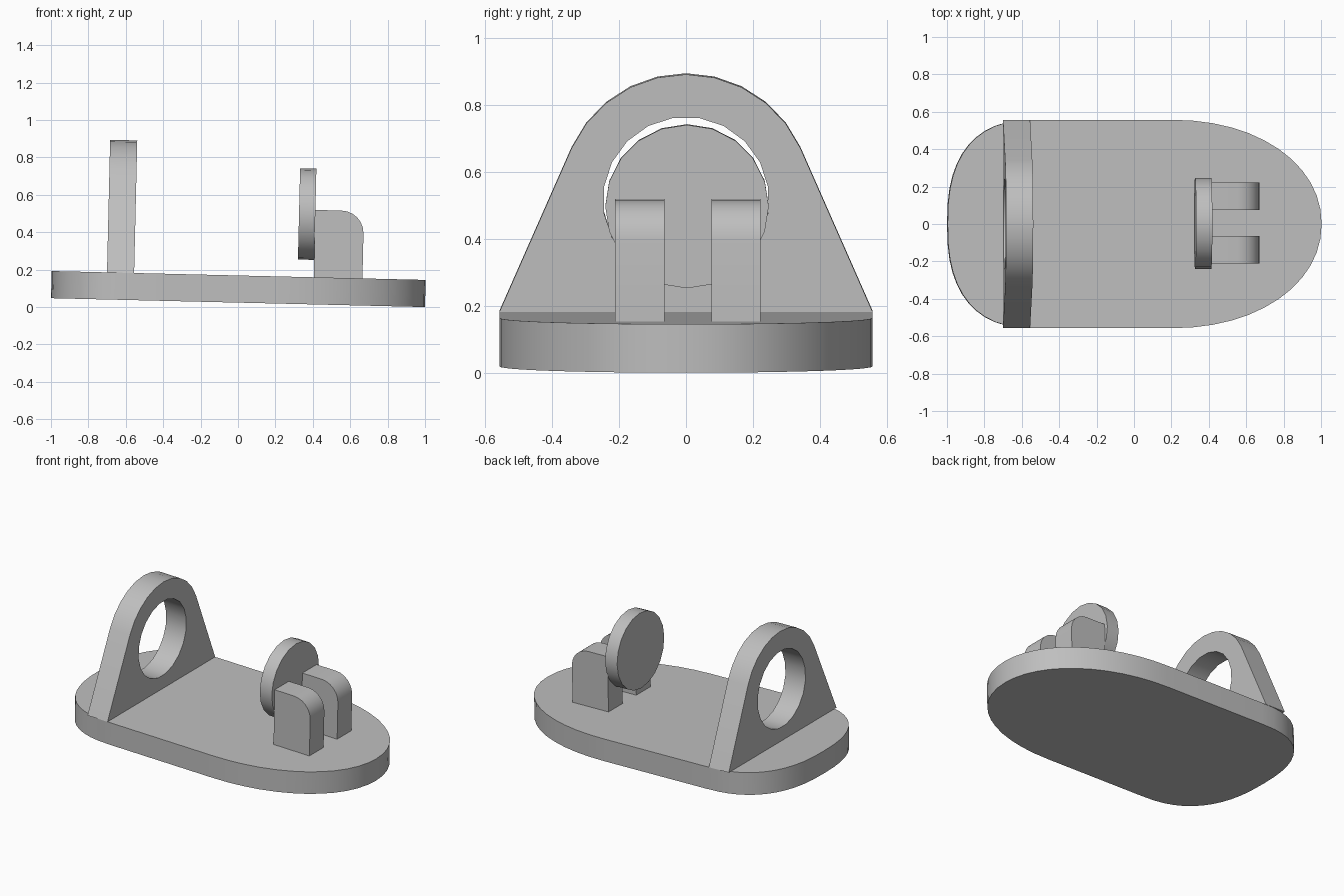
import bpy, bmesh
from math import sin, cos, pi, radians
from mathutils import Matrix

cube = bpy.data.objects.get("Cube")
if cube:
    bpy.data.objects.remove(cube, do_unlink=True)

grey = bpy.data.materials.new("light grey")
grey.use_nodes = True
grey.diffuse_color = (0.52, 0.52, 0.52, 1)
grey.node_tree.nodes["Principled BSDF"].inputs["Base Color"].default_value = grey.diffuse_color

# The whole stand leans slightly, its long rounded end lowest
TILT = 0.0237
LEAN = Matrix.Translation((0, 0, sin(TILT))) @ Matrix.Rotation(TILT, 4, "Y")
THICK = 0.145
RING_Z = 0.479
HALF = 0.557


def arc(cx, cy, r, start, end, steps):
    """Points on a circle arc, angles in degrees."""
    angles = [radians(start + (end - start) * i / steps) for i in range(steps + 1)]
    return [(cx + r * cos(a), cy + r * sin(a)) for a in angles]


def prism(name, loops, place, low, high):
    """Extrude an outline, with optional hole loops, from low to high."""
    bm = bmesh.new()
    caps = ([], [])
    for loop in loops:
        rings = [[bm.verts.new(place(u, v, d)) for u, v in loop] for d in (low, high)]
        n = len(loop)
        for i in range(n):
            j = (i + 1) % n
            bm.faces.new((rings[0][i], rings[0][j], rings[1][j], rings[1][i]))
        for cap, ring in zip(caps, rings):
            cap += [bm.edges.get((ring[i], ring[(i + 1) % n])) for i in range(n)]
    for cap in caps:
        bmesh.ops.triangle_fill(bm, edges=cap, use_beauty=True, use_dissolve=False)
    bmesh.ops.recalc_face_normals(bm, faces=bm.faces)
    bm.transform(LEAN)
    mesh = bpy.data.meshes.new(name)
    bm.to_mesh(mesh)
    bm.free()
    mesh.materials.append(grey)
    obj = bpy.data.objects.new(name, mesh)
    bpy.context.collection.objects.link(obj)
    bpy.ops.object.select_all(action="DESELECT")
    obj.select_set(True)
    bpy.context.view_layer.objects.active = obj
    bpy.ops.object.shade_smooth_by_angle(angle=radians(30))
    return obj


def flat(u, v, d):
    return (u, v, d)


def facing_x(u, v, d):
    return (d, u, v)


def facing_y(u, v, d):
    return (u, d, v)


def rounded_end(cx, reach, power, start):
    """Half of a superellipse, for one end of the base."""
    points = []
    for i in range(25):
        a = start + pi * i / 24
        c, s = cos(a), sin(a)
        x = abs(c) ** (2 / power) * (1 if reach > 0 else -1)
        y = abs(s) ** (2 / power) * (1 if s > 0 else -1)
        points.append((cx + abs(reach) * x, HALF * y))
    return points


# Base plate with a long and a short rounded end
outline = rounded_end(0.2, 0.8, 2.08, -pi / 2) + rounded_end(-0.53, -0.47, 2.5, pi / 2)
prism("base_plate", [outline], flat, 0, THICK)

# Upright bracket with a round hole
bracket = [(-HALF, THICK), (HALF, THICK)] + arc(0, RING_Z, 0.375, 24.4, 155.6, 10)
hole = arc(0, RING_Z, 0.248, 9, 351, 19)
prism("ring_bracket", [bracket, hole], facing_x, -0.704, -0.559)

# Disc held up by two posts
disc = arc(0.003, RING_Z + 0.003, 0.244, 0, 342, 19)
prism("disc", [disc], facing_x, 0.315, 0.402)

post = [(0.402, THICK), (0.662, THICK)] + arc(0.542, 0.385, 0.12, 0, 90, 6) + [(0.402, 0.505)]
for side, centre in (("left", -0.138), ("right", 0.149)):
    prism("post_" + ("right" if centre > 0 else "left"), [post], facing_y,
          centre - 0.0735, centre + 0.0735)
